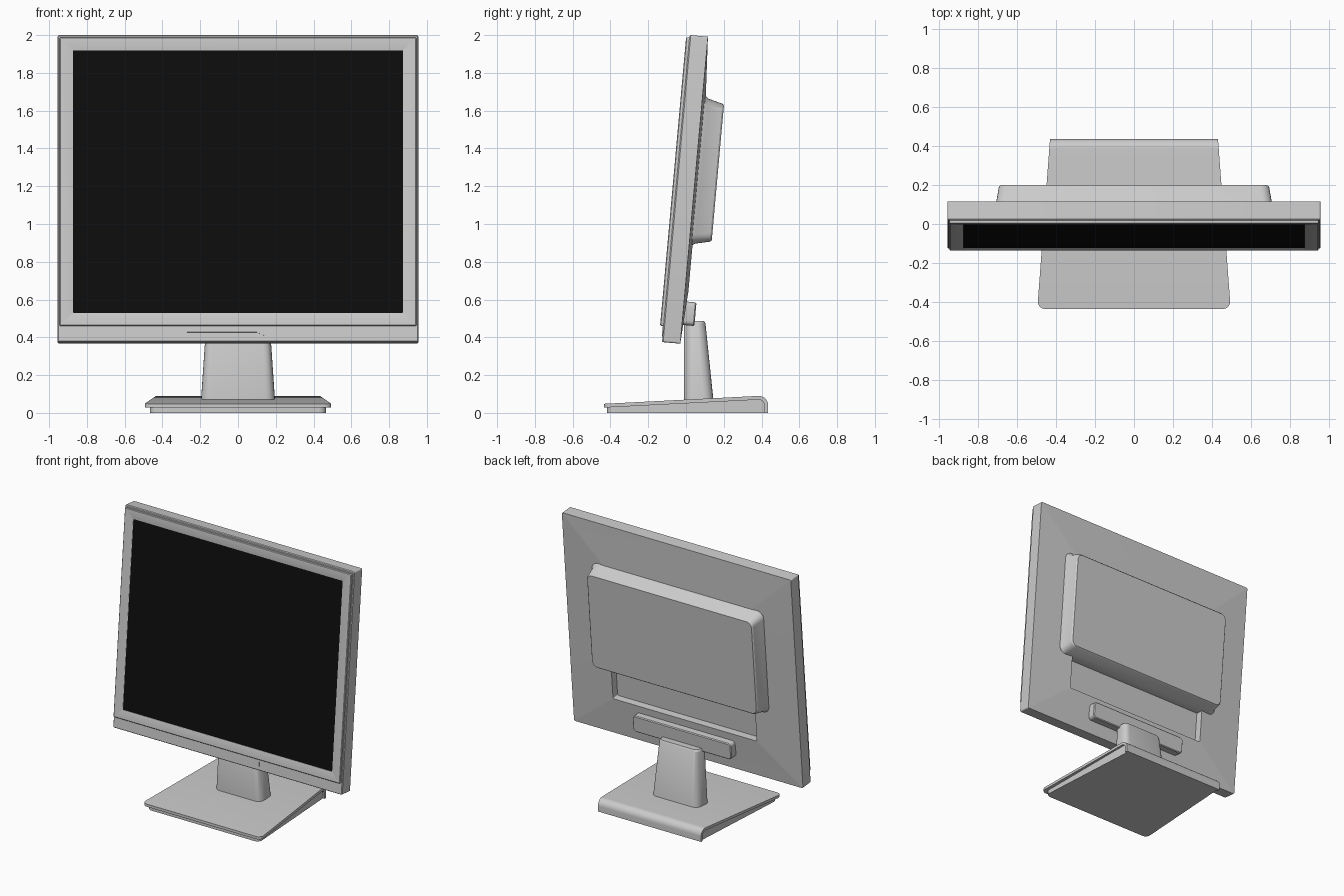
import bpy, bmesh, math
from mathutils import Matrix, Vector

cube = bpy.data.objects.get("Cube")
if cube:
    bpy.data.objects.remove(cube, do_unlink=True)


def material(name, value):
    mat = bpy.data.materials.new(name)
    mat.use_nodes = True
    colour = (value, value, value, 1)
    mat.diffuse_color = colour
    mat.node_tree.nodes["Principled BSDF"].inputs["Base Color"].default_value = colour
    return mat


GREY = material("light grey plastic", 0.6)
BLACK = material("black screen", 0.004)

# Frame of the tilted panel: y is depth to the rear, z runs up the panel
TILT = Matrix.Translation((0, -0.127, 0.375)) @ Matrix.Rotation(math.radians(-5.15), 4, "X")


def rounded(hw, low, high, r, segs=5):
    """Outline of a rounded rectangle, centred on x = 0."""
    mid, hh = (low + high) / 2, (high - low) / 2
    pts = []
    for q, (sx, sy) in enumerate([(1, 1), (-1, 1), (-1, -1), (1, -1)]):
        for i in range(segs + 1):
            a = math.pi / 2 * (q + i / segs)
            pts.append((sx * (hw - r) + r * math.cos(a),
                        mid + sy * (hh - r) + r * math.sin(a)))
    return pts


def upright(depth, hw, low, high, r):
    return [Vector((x, depth, z)) for x, z in rounded(hw, low, high, r)]


def level(height, hw, front, back, r):
    return [Vector((x, y, height)) for x, y in rounded(hw, front, back, r)]


def loft(name, rings, matrix=Matrix(), end_material=None):
    """Skin a row of matching rings and cap both ends."""
    bm = bmesh.new()
    rows = [[bm.verts.new(matrix @ p) for p in ring] for ring in rings]
    for a, b in zip(rows, rows[1:]):
        for i in range(len(a)):
            j = (i + 1) % len(a)
            bm.faces.new((a[i], a[j], b[j], b[i]))
    bm.faces.new(rows[0])
    end = bm.faces.new(rows[-1])
    if end_material:
        end.material_index = 1
    bmesh.ops.recalc_face_normals(bm, faces=bm.faces)
    mesh = bpy.data.meshes.new(name)
    bm.to_mesh(mesh)
    bm.free()
    mesh.materials.append(GREY)
    if end_material:
        mesh.materials.append(end_material)
    obj = bpy.data.objects.new(name, mesh)
    bpy.context.collection.objects.link(obj)
    bpy.ops.object.select_all(action="DESELECT")
    obj.select_set(True)
    bpy.context.view_layer.objects.active = obj
    bpy.ops.object.shade_smooth_by_angle(angle=math.radians(30))
    return obj


# Panel shell with a shallow sloped back and a sunken bay
loft("panel_shell", [
    upright(0, 0.95, 0.005, 1.627, 0.008),
    upright(0.006, 0.955, 0, 1.632, 0.01),
    upright(0.097, 0.955, 0, 1.632, 0.01),
    upright(0.115, 0.6, 0.28, 1.3, 0.01),
    upright(0.06, 0.6, 0.28, 1.3, 0.01),
], TILT)

# Front bezel, sloping in to the screen
loft("bezel_and_screen", [
    upright(0.004, 0.945, 0.085, 1.618, 0.008),
    upright(-0.014, 0.945, 0.085, 1.618, 0.008),
    upright(-0.018, 0.941, 0.089, 1.614, 0.008),
    upright(-0.018, 0.91, 0.12, 1.585, 0.006),
    upright(-0.012, 0.873, 0.154, 1.55, 0.004),
    upright(-0.009, 0.873, 0.154, 1.55, 0.004),
], TILT, BLACK)

# Thin button strip under the bezel
strip = [(-0.27, 0.083), (-0.27, 0.052), (0.1, 0.052),
         (0.15, 0.03), (0.265, 0.03), (0.265, 0.083)]
loft("button_strip", [[Vector((x, y, z)) for x, z in strip] for y in (0.002, -0.004)], TILT)

# Electronics housing on the back
loft("rear_housing", [
    upright(0.055, 0.715, 0.525, 1.32, 0.05),
    upright(0.112, 0.715, 0.525, 1.32, 0.05),
    upright(0.13, 0.705, 0.535, 1.305, 0.05),
    upright(0.205, 0.692, 0.552, 1.285, 0.045),
    upright(0.214, 0.684, 0.56, 1.277, 0.04),
], TILT)

# Hinge bar where the stand meets the panel
loft("hinge_bar", [
    upright(0.08, 0.41, 0.1, 0.225, 0.025),
    upright(0.157, 0.41, 0.1, 0.225, 0.025),
    upright(0.163, 0.404, 0.106, 0.219, 0.02),
], TILT)

# Tapered neck
loft("stand_neck", [
    level(0.05, 0.197, -0.01, 0.147, 0.05),
    level(0.475, 0.168, -0.01, 0.103, 0.04),
    level(0.487, 0.16, -0.004, 0.095, 0.035),
])


# Foot: a bent cover sheet over a slightly smaller block
FRONT, BACK, BEND, CORNER = -0.435, 0.435, 0.05, 0.04


def half_width(y):
    return 0.495 + (0.43 - 0.495) * (y - FRONT) / (BACK - FRONT)


def sheet_top(y):
    return 0.048 + 0.042 * (y - FRONT) / (BACK - BEND - FRONT)


def section(w, top, bottom):
    return [Vector((-w, *top)), Vector((w, *top)), Vector((w, *bottom)), Vector((-w, *bottom))]


def corner_stations(front):
    """Depth and side inset round the front corners."""
    for i in range(7):
        a = math.pi / 2 * i / 6
        yield front + CORNER * (1 - math.cos(a)), CORNER * (1 - math.sin(a))


THICK = 0.02
cover = []
for y, inset in corner_stations(FRONT):
    cover.append(section(half_width(y) - inset, (y, sheet_top(y)), (y, sheet_top(y) - THICK)))
cy, cz = BACK - BEND, 0.09 - BEND
for i in range(9):
    a = math.pi / 2 * i / 8
    s, c = math.sin(a), math.cos(a)
    outer = (cy + BEND * s, cz + BEND * c)
    inner = (cy + (BEND - THICK) * s, cz + (BEND - THICK) * c)
    cover.append(section(half_width(outer[0]), outer, inner))
cover.append(section(half_width(BACK), (BACK, 0), (BACK - THICK, 0)))
loft("foot_cover", cover)

block = []
for y, inset in corner_stations(FRONT + 0.017):
    block.append(section(half_width(y) - 0.025 - inset, (y, sheet_top(y) - THICK + 0.002), (y, 0)))
for i in range(7):
    a = math.pi / 2 * i / 6
    y = cy + (BEND - THICK) * math.sin(a)
    z = cz + (BEND - THICK) * math.cos(a)
    block.append(section(half_width(y) - 0.015, (y, z + 0.002), (y, 0)))
loft("foot_block", block)
